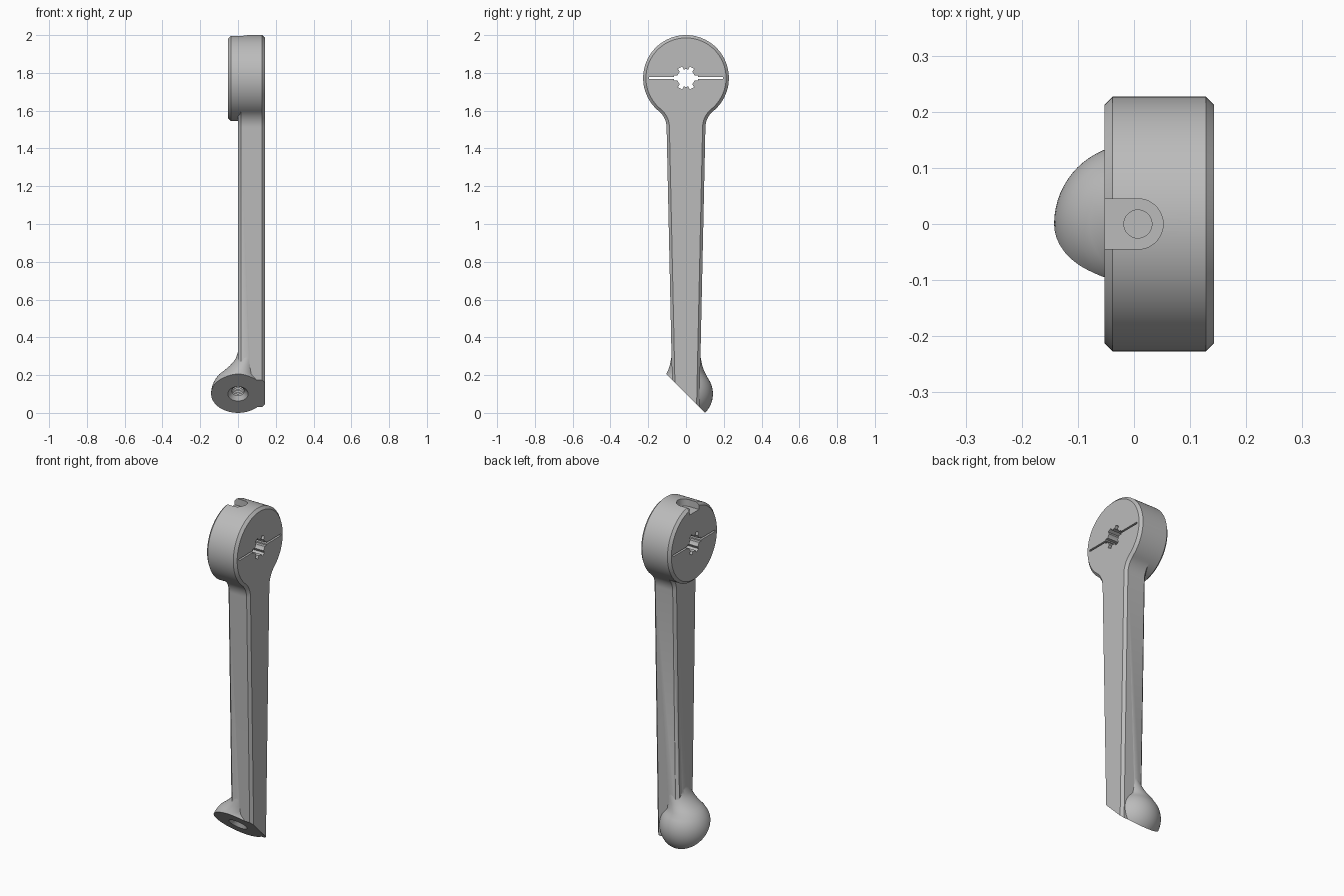
import bpy, bmesh
from math import sin, cos, pi, radians, sqrt
from mathutils import Matrix

cube = bpy.data.objects.get("Cube")
if cube:
    bpy.data.objects.remove(cube)

grey = bpy.data.materials.new("plain_grey")
grey.use_nodes = True
grey.diffuse_color = (0.5, 0.5, 0.5, 1)
grey.node_tree.nodes["Principled BSDF"].inputs["Base Color"].default_value = (0.5, 0.5, 0.5, 1)

HUB_Z, HUB_R = 1.773, 0.227
BALL_Z, BALL_R = 0.101, 0.1425


def arc(cx, cy, r, a0, a1, n):
    return [(cx + r * cos(a0 + (a1 - a0) * i / n), cy + r * sin(a0 + (a1 - a0) * i / n))
            for i in range(n + 1)]


def finish(name, bm):
    bmesh.ops.recalc_face_normals(bm, faces=bm.faces[:])
    mesh = bpy.data.meshes.new(name)
    bm.to_mesh(mesh)
    bm.free()
    mesh.materials.append(grey)
    obj = bpy.data.objects.new(name, mesh)
    bpy.context.scene.collection.objects.link(obj)
    return obj


def loft(name, rings):
    """Skin a list of equal-length point rings and cap both ends."""
    bm = bmesh.new()
    rows = [[bm.verts.new(p) for p in ring] for ring in rings]
    n = len(rows[0])
    for low, high in zip(rows, rows[1:]):
        for i in range(n):
            j = (i + 1) % n
            bm.faces.new((low[i], low[j], high[j], high[i]))
    bm.faces.new(rows[0])
    bm.faces.new(rows[-1])
    return finish(name, bm)


def prism(name, pts, d0, d1, axis="x", chamfer=0):
    place = (lambda p, d: (d, *p)) if axis == "x" else (lambda p, d: (*p, d))
    obj = loft(name, [[place(p, d) for p in pts] for d in (d0, d1)])
    if chamfer:
        mod = obj.modifiers.new("chamfer", "BEVEL")
        mod.width, mod.limit_method, mod.angle_limit = chamfer, "ANGLE", radians(50)
        bake(obj)
    return obj


def bake(obj):
    bpy.context.view_layer.update()
    deps = bpy.context.evaluated_depsgraph_get()
    mesh = bpy.data.meshes.new_from_object(obj.evaluated_get(deps))
    obj.modifiers.clear()
    obj.data = mesh


def combine(target, tool, operation):
    mod = target.modifiers.new("join", "BOOLEAN")
    mod.operation, mod.solver, mod.object = operation, "EXACT", tool
    bake(target)
    bpy.data.objects.remove(tool)


# Arm and hub outline: hub arc, side fillets, tapering arm
start = radians(-50.7)
hub_arc = arc(0, HUB_Z, HUB_R, start, pi - start, 90)
reach = HUB_R + 0.112
fillet = arc(reach * cos(start), HUB_Z + reach * sin(start), 0.112, pi, pi + start, 12)
right = [(0.068, -0.1)] + fillet[:-1]
left = [(-y, z) for y, z in reversed(right)]
crank = prism("crank_arm", right + hub_arc + left, 0.0, 0.143, chamfer=0.015)

# Raised side of the hub
lower = arc(0, HUB_Z, HUB_R, pi - start, 2 * pi + start, 34)[1:-1]
disc = prism("hub_disc", hub_arc + lower, -0.053, 0.06, chamfer=0.015)
combine(crank, disc, "UNION")

# Ball end flaring into the arm: height, x min, x max, half depth
sections = []
for i in range(1, 24):
    t = -pi / 2 + i * radians(127) / 23
    r = BALL_R * cos(t)
    sections.append((BALL_Z + BALL_R * sin(t), -r, r, r))
sections += [(0.205, -0.099, 0.1, 0.105), (0.22, -0.079, 0.1, 0.097), (0.235, -0.060, 0.1, 0.091),
             (0.25, -0.043, 0.1, 0.086), (0.27, -0.024, 0.1, 0.082), (0.29, -0.011, 0.1, 0.078),
             (0.315, -0.003, 0.1, 0.074), (0.34, 0.004, 0.1, 0.07)]
rings = [[((a + b) / 2 + (b - a) / 2 * x, d * y, z) for x, y in arc(0, 0, 1, 0, 2 * pi, 64)[:-1]]
         for z, a, b, d in sections]
combine(crank, loft("ball_end", rings), "UNION")

# Slanted cut through the ball
tilt = Matrix.Translation((0, 0, BALL_Z)) @ Matrix.Rotation(-pi / 4, 4, "X")
square = [(-0.4, -0.4), (0.4, -0.4), (0.4, 0.4), (-0.4, 0.4)]
slant = prism("slant_cutter", square, -0.5, 0, "z")
slant.data.transform(tilt)
combine(crank, slant, "DIFFERENCE")

# Threaded hole square to the slanted face
profile = [(0.054, -0.02), (0.054, 0.0), (0.04, 0.014)]
for i in range(7):
    profile += [(0.033, 0.021 + 0.012 * i), (0.04, 0.027 + 0.012 * i)]
thread = loft("thread_cutter", [[(x, y, d) for x, y in arc(0, 0, r, 0, 2 * pi, 32)[:-1]]
                                for r, d in profile])
thread.data.transform(tilt)
combine(crank, thread, "DIFFERENCE")

# Splined shaft hole
spline = []
for k in range(6):
    a = k * pi / 3
    slot = [(0.045, -0.0125), (0.063, -0.0125), (0.063, 0.0125), (0.045, 0.0125)]
    slot += arc(0, 0, 0.0467, radians(22), radians(38), 3)
    spline += [(x * cos(a) - y * sin(a), HUB_Z + x * sin(a) + y * cos(a)) for x, y in slot]
combine(crank, prism("spline_cutter", spline, -0.2, 0.3), "DIFFERENCE")

# Clamping slit across the hub
h, w = 0.005, 0.195
slit = [(-w, HUB_Z - h), (w, HUB_Z - h), (w, HUB_Z + h), (-w, HUB_Z + h)]
combine(crank, prism("slit_cutter", slit, -0.2, 0.3), "DIFFERENCE")

# Open screw seat on top of the hub, with its screw hole
seat = arc(0.007, 0, 0.045, -pi / 2, pi / 2, 24) + [(-0.2, 0.045), (-0.2, -0.045)]
combine(crank, prism("seat_cutter", seat, 1.955, 2.1, "z"), "DIFFERENCE")
bore = arc(0.007, 0, 0.025, 0, 2 * pi, 32)[:-1]
combine(crank, prism("screw_cutter", bore, 1.62, 2.1, "z"), "DIFFERENCE")

bpy.ops.object.select_all(action="DESELECT")
crank.select_set(True)
bpy.context.view_layer.objects.active = crank
bpy.ops.object.shade_smooth_by_angle(angle=radians(28))
